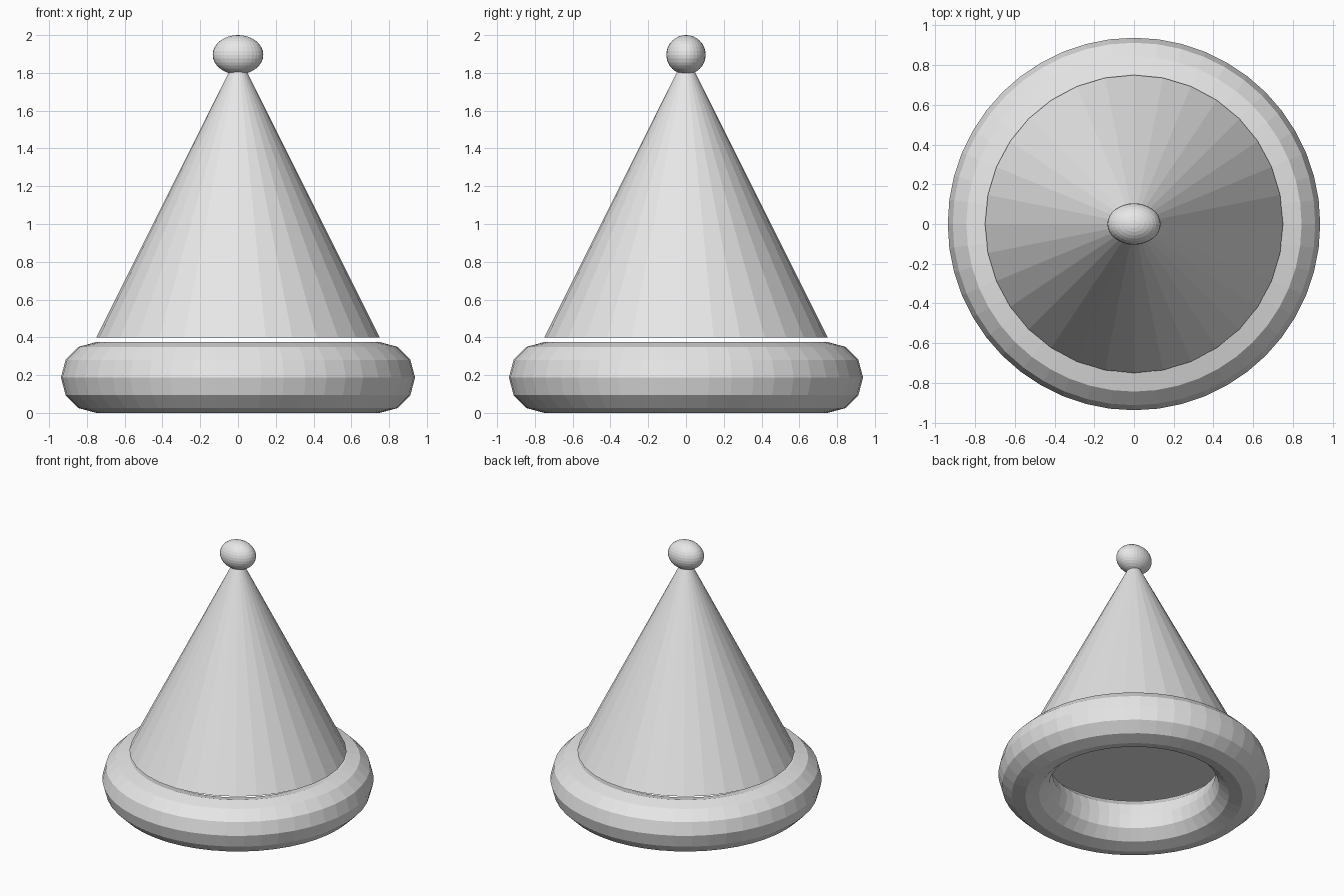
import bpy

cube = bpy.data.objects.get("Cube")
if cube:
    bpy.data.objects.remove(cube, do_unlink=True)

# Single plain grey material
grey = bpy.data.materials.new("light_grey")
grey.use_nodes = True
color = (0.8, 0.8, 0.8, 1.0)
grey.diffuse_color = color
grey.node_tree.nodes["Principled BSDF"].inputs["Base Color"].default_value = color


def finish(name):
    """Name the active object, give it the material and keep its facets flat."""
    obj = bpy.context.object
    obj.name = name
    obj.data.name = name
    obj.data.materials.clear()
    obj.data.materials.append(grey)
    bpy.ops.object.shade_flat()
    return obj


RADIUS = 0.75          # cone base and brim centre line
TUBE = RADIUS / 4      # brim thickness radius
CONE_BASE = 0.4
CONE_HEIGHT = 1.5

# Thick rolled brim resting on the ground
bpy.ops.mesh.primitive_torus_add(
    major_segments=48, minor_segments=12,
    major_radius=RADIUS, minor_radius=TUBE, location=(0, 0, TUBE))
finish("brim")

# Closed cone, hovering slightly above the brim
bpy.ops.mesh.primitive_cone_add(
    vertices=32, radius1=RADIUS, radius2=0, depth=CONE_HEIGHT,
    location=(0, 0, CONE_BASE + CONE_HEIGHT / 2))
finish("cone")

# Bobble on the tip, wider from side to side
bpy.ops.mesh.primitive_uv_sphere_add(
    segments=32, ring_count=16, radius=1, location=(0, 0, 1.896))
bobble = finish("bobble")
bobble.scale = (0.134, 0.104, 0.104)
